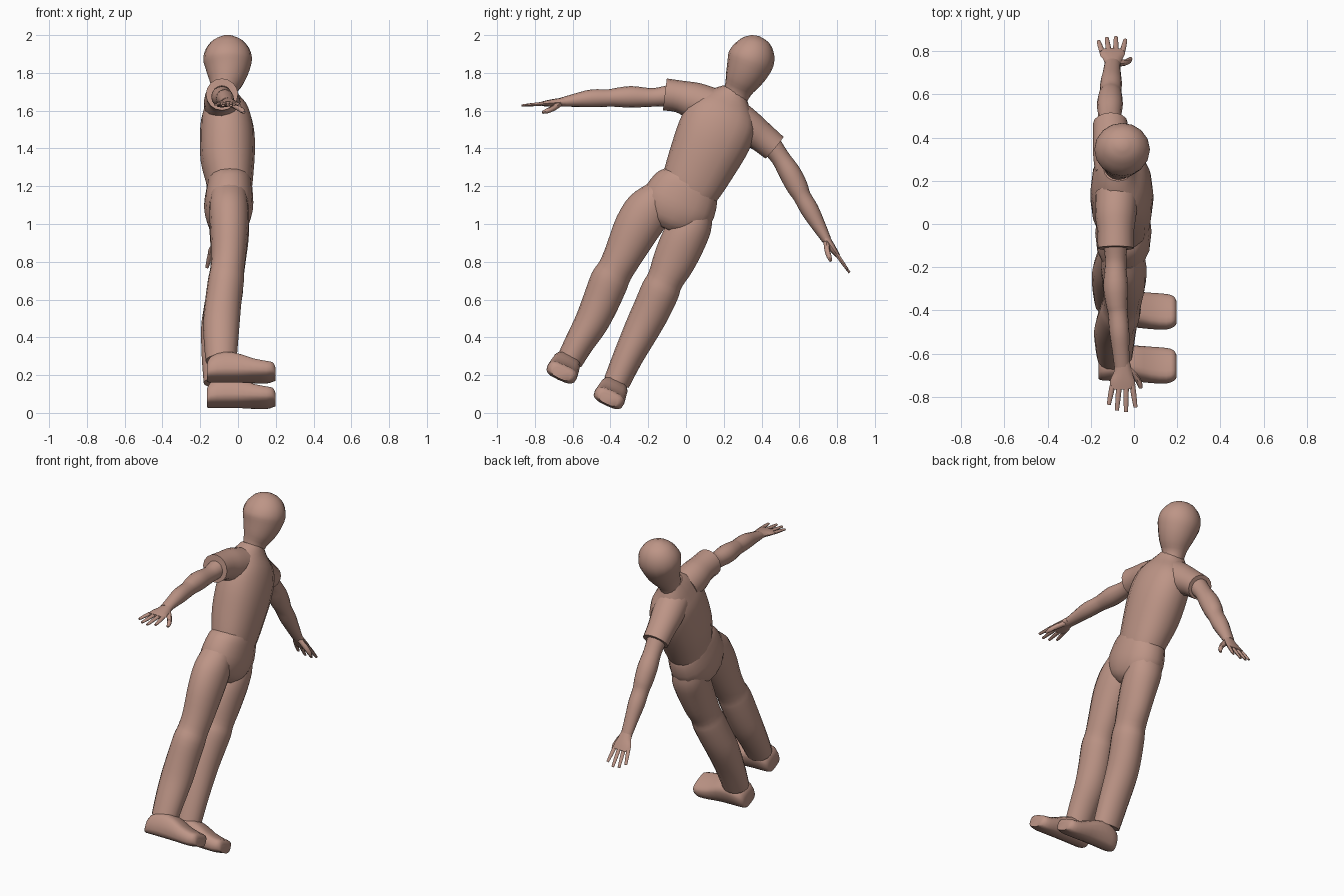
import bpy, bmesh, math
from mathutils import Vector as V

TILT = math.radians(25)
UP = V((0, math.sin(TILT), math.cos(TILT)))
SIDE = V((0, math.cos(TILT), -math.sin(TILT)))
X = V((1, 0, 0))

skin = bpy.data.materials.new("clay")
skin.diffuse_color = (0.51, 0.30, 0.24, 1)


def spline(rows, steps):
    """Catmull-Rom interpolation of ring rows."""
    out = []
    for i in range(len(rows) - 1):
        p0, p1, p2, p3 = (rows[max(i - 1, 0)], rows[i], rows[i + 1],
                          rows[min(i + 2, len(rows) - 1)])
        for s in range(steps):
            t = s / steps
            out.append([0.5 * (2 * b + (c - a) * t + (2 * a - 5 * b + 4 * c - d) * t * t
                               + (3 * b - a - 3 * c + d) * t ** 3)
                        for a, b, c, d in zip(p0, p1, p2, p3)])
    return out + [list(rows[-1])]


def loft(name, rows, ref=X, tangent=None, n=16, steps=3, power=1.0):
    """Rings of (x, y, z, half width, half depth); depth runs along ref."""
    rows = spline(rows, steps)
    bm = bmesh.new()
    rings = []
    for i, r in enumerate(rows):
        c = V(r[:3])
        t = tangent or (V(rows[min(i + 1, len(rows) - 1)][:3]) - V(rows[max(i - 1, 0)][:3])).normalized()
        u = (ref - t * ref.dot(t)).normalized()
        v = t.cross(u)
        ring = []
        for k in range(n):
            a = 2 * math.pi * k / n
            ca, sa = math.cos(a), math.sin(a)
            ca = math.copysign(abs(ca) ** power, ca)
            sa = math.copysign(abs(sa) ** power, sa)
            ring.append(bm.verts.new(c + u * ca * r[4] + v * sa * r[3]))
        rings.append(ring)
    for a, b in zip(rings, rings[1:]):
        for k in range(n):
            bm.faces.new((a[k], a[(k + 1) % n], b[(k + 1) % n], b[k]))
    bm.faces.new(rings[0])
    bm.faces.new(rings[-1])
    bmesh.ops.recalc_face_normals(bm, faces=bm.faces)
    me = bpy.data.meshes.new(name)
    bm.to_mesh(me)
    bm.free()
    ob = bpy.data.objects.new(name, me)
    bpy.context.collection.objects.link(ob)
    me.materials.append(skin)
    bpy.ops.object.select_all(action='DESELECT')
    ob.select_set(True)
    bpy.context.view_layer.objects.active = ob
    bpy.ops.object.shade_smooth_by_angle(angle=math.radians(45))
    return ob


# Head and neck
loft("head", [
    (-.075, .250, 1.650, .068, .062), (-.072, .275, 1.710, .074, .070),
    (-.062, .300, 1.765, .096, .096), (-.056, .325, 1.820, .114, .117),
    (-.055, .345, 1.875, .124, .129), (-.055, .357, 1.930, .108, .114),
    (-.055, .363, 1.975, .070, .075), (-.055, .366, 1.998, .020, .022)])

# Shirt body
loft("shirt", [
    (-.045, .000, 1.140, .145, .110), (-.045, .035, 1.220, .165, .123),
    (-.055, .090, 1.340, .185, .143), (-.057, .150, 1.470, .200, .145),
    (-.065, .195, 1.570, .190, .130), (-.075, .230, 1.645, .130, .095),
    (-.075, .260, 1.700, .070, .066)], power=.9)

# Sleeves
loft("left_sleeve", [(-.08, .140, 1.620, .100, .100), (-.085, .040, 1.653, .098, .095),
                     (-.085, -.035, 1.675, .085, .085), (-.085, -.112, 1.686, .085, .085)])
loft("right_sleeve", [(-.08, .240, 1.575, .100, .100), (-.095, .330, 1.510, .092, .095),
                      (-.105, .400, 1.460, .080, .085), (-.110, .468, 1.404, .075, .080)])

# Arms
loft("left_arm", [
    (-.085, -.080, 1.680, .058, .058), (-.085, -.150, 1.672, .050, .050),
    (-.085, -.200, 1.670, .050, .050), (-.085, -.290, 1.673, .057, .057),
    (-.080, -.370, 1.670, .050, .050), (-.075, -.410, 1.667, .046, .046),
    (-.068, -.500, 1.665, .047, .046), (-.062, -.580, 1.656, .036, .040),
    (-.056, -.660, 1.645, .024, .035)])
loft("right_arm", [
    (-.110, .445, 1.425, .058, .060), (-.112, .500, 1.350, .050, .054),
    (-.112, .550, 1.270, .058, .060), (-.110, .590, 1.195, .056, .056),
    (-.108, .615, 1.145, .047, .050), (-.106, .655, 1.075, .048, .050),
    (-.103, .700, .995, .038, .042), (-.100, .745, .915, .025, .036)])


# Hands: palm, four fingers and a thumb turned toward the body
def hand(side, x, y, z, tip_y, tip_z, turn):
    o = V((x, y, z))
    d = (V((x, tip_y, tip_z)) - o).normalized()
    nrm = V((0, -d.z, d.y)) * turn

    def row(along, across, drop, thick, wide):
        return (*(o + d * along + X * across + nrm * drop), thick, wide)

    loft(side + "_palm", [row(-.02, 0, 0, .024, .034), row(.03, .002, 0, .021, .044),
                          row(.07, 0, 0, .017, .058), row(.105, 0, 0, .012, .058)], n=12)
    for i, (base, end, reach) in enumerate([(-.047, -.064, .178), (-.016, -.026, .205),
                                            (.016, .016, .211), (.046, .060, .190)]):
        loft(f"{side}_finger_{i + 1}", [row(.09, base, 0, .010, .013),
                                        row((.09 + reach) / 2, (base + end) / 2, 0, .009, .012),
                                        row(reach, end, 0, .006, .009)], n=8, steps=2)
    loft(side + "_thumb", [row(.01, .020, .008, .016, .018), row(.045, .058, .028, .015, .015),
                           row(.080, .078, .040, .013, .013), row(.105, .084, .046, .007, .008)],
         n=8, steps=2)


hand("left", -.053, -.660, 1.645, -.870, 1.627, 1)
hand("right", -.100, .745, .915, .866, .742, -1)

# Hips
loft("hips", [
    (-.045, .020, 1.225, .150, .115), (-.045, .000, 1.185, .182, .122),
    (-.050, -.045, 1.090, .198, .130), (-.055, -.080, 1.010, .150, .110),
    (-.055, -.098, .970, .070, .070)], power=.9)

# Trouser legs
loft("left_leg", [
    (-.050, -.140, 1.160, .085, .095), (-.048, -.195, 1.080, .122, .105),
    (-.046, -.260, .980, .122, .102), (-.050, -.330, .840, .103, .092),
    (-.058, -.375, .755, .095, .090), (-.064, -.405, .700, .102, .095),
    (-.078, -.450, .590, .098, .096), (-.088, -.500, .480, .090, .097),
    (-.090, -.565, .370, .078, .090), (-.090, -.617, .275, .070, .082)])
loft("right_leg", [
    (-.050, .060, 1.070, .080, .095), (-.048, .035, 1.000, .105, .105),
    (-.046, -.010, .920, .118, .102), (-.052, -.065, .800, .112, .092),
    (-.062, -.110, .705, .096, .090), (-.068, -.135, .650, .102, .095),
    (-.085, -.180, .550, .100, .096), (-.098, -.230, .450, .094, .097),
    (-.100, -.305, .300, .080, .092), (-.098, -.368, .160, .070, .084)])


# Shoes: flat soles, heel to toe along x
def shoe(name, y, z):
    rows = []
    for x, w, h in [(-.165, .056, .075), (-.145, .072, .120), (-.07, .077, .150),
                    (.01, .079, .135), (.08, .084, .105), (.15, .084, .088),
                    (.185, .072, .075), (.198, .050, .052)]:
        lift = .008 if x > .16 else 0
        c = V((x, y, z)) + UP * (h / 2 + lift)
        rows.append((*c, w, h / 2))
    loft(name, rows, ref=UP, tangent=X, power=.65, steps=2)


shoe("left_shoe", -.675, .175)
shoe("right_shoe", -.425, .040)
